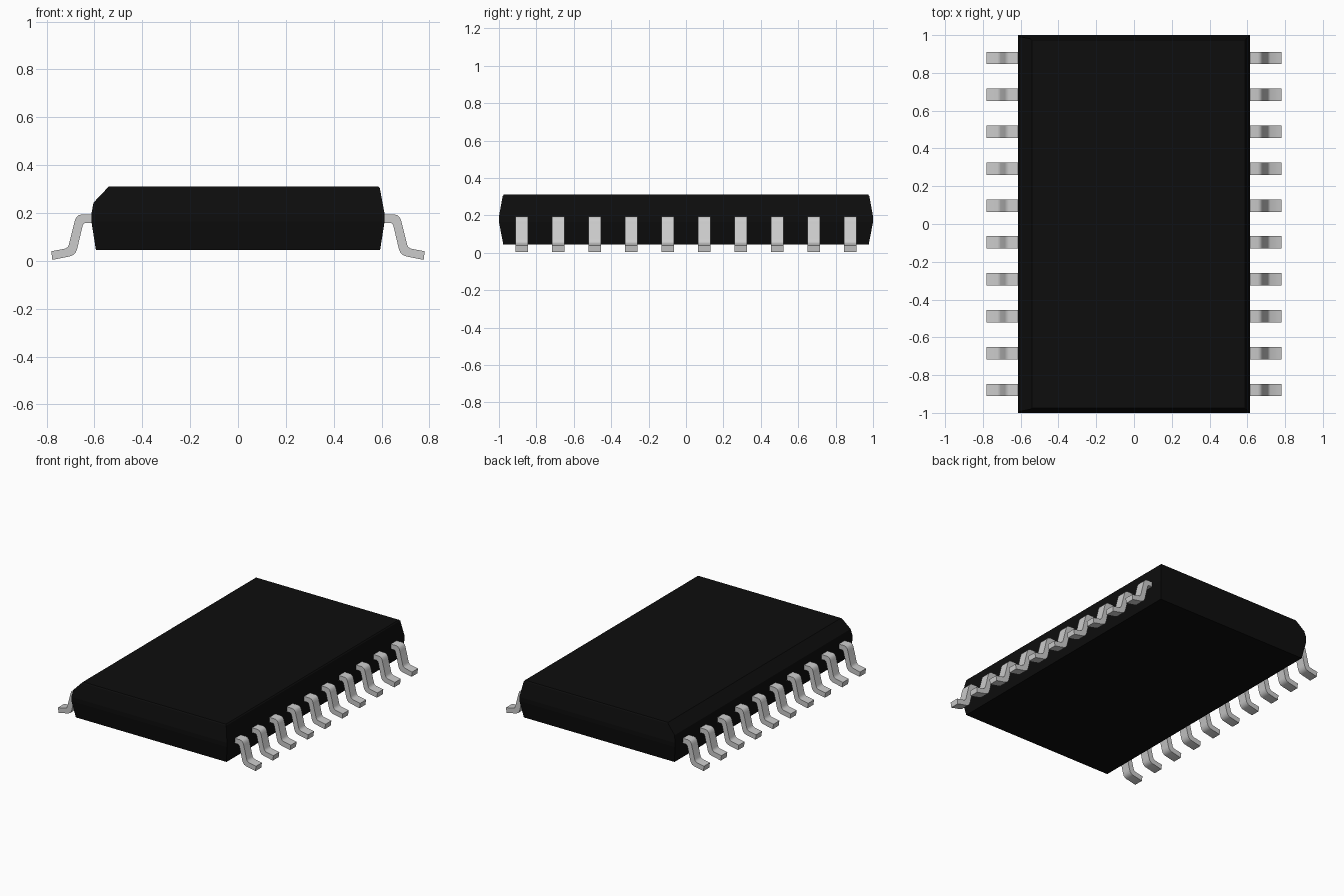
import bpy, bmesh
from mathutils import Vector

cube = bpy.data.objects.get("Cube")
if cube:
    bpy.data.objects.remove(cube, do_unlink=True)


def material(name, value, roughness):
    m = bpy.data.materials.new(name)
    m.use_nodes = True
    col = (value, value, value, 1)
    m.diffuse_color = col
    bsdf = m.node_tree.nodes["Principled BSDF"]
    bsdf.inputs["Base Color"].default_value = col
    bsdf.inputs["Roughness"].default_value = roughness
    return m


black = material("black plastic", 0.004, 0.6)
silver = material("silver metal", 0.6, 0.5)


def make_object(name, bm, mat):
    bmesh.ops.recalc_face_normals(bm, faces=bm.faces)
    mesh = bpy.data.meshes.new(name)
    bm.to_mesh(mesh)
    bm.free()
    mesh.materials.append(mat)
    ob = bpy.data.objects.new(name, mesh)
    bpy.context.collection.objects.link(ob)
    return ob


# Body: stacked rectangles (z, half width, half length), widest at the seam
bm = bmesh.new()
rings = []
for z, hx, hy in [(0.045, 0.594, 0.977), (0.165, 0.613, 1.0), (0.195, 0.613, 1.0),
                  (0.304, 0.593, 0.980), (0.311, 0.587, 0.974)]:
    rings.append([bm.verts.new((sx * hx, sy * hy, z))
                  for sx, sy in ((-1, -1), (1, -1), (1, 1), (-1, 1))])
for low, high in zip(rings, rings[1:]):
    for i in range(4):
        j = (i + 1) % 4
        bm.faces.new((low[i], low[j], high[j], high[i]))
bm.faces.new(rings[0][::-1])
bm.faces.new(rings[-1])

# Slanted edge that marks the first-pin side
a, b = Vector((-0.54, 0, 0.311)), Vector((-0.612, 0, 0.235))
normal = Vector((-(a.z - b.z), 0, a.x - b.x))
cut = bmesh.ops.bisect_plane(bm, geom=bm.verts[:] + bm.edges[:] + bm.faces[:],
                             plane_co=a, plane_no=normal, clear_outer=True)
rim = [e for e in cut["geom_cut"] if isinstance(e, bmesh.types.BMEdge)]
bmesh.ops.contextual_create(bm, geom=rim)
make_object("body", bm, black)

# Gull-wing lead outline in x, z: top side outwards, then underside back
LEAD = [(0.57, 0.194), (0.655, 0.194), (0.668, 0.190), (0.677, 0.181), (0.683, 0.165),
        (0.707, 0.068), (0.712, 0.058), (0.722, 0.051), (0.781, 0.040), (0.776, 0.004),
        (0.702, 0.019), (0.688, 0.025), (0.678, 0.036), (0.672, 0.052),
        (0.650, 0.145), (0.646, 0.155), (0.637, 0.159), (0.57, 0.159)]
PITCH, HALF_WIDTH = 0.1953, 0.033

for side, label in ((1, "left"), (-1, "right")):
    for n in range(10):
        y = (n - 4.5) * PITCH
        bm = bmesh.new()
        face = bm.faces.new([bm.verts.new((side * x, y - HALF_WIDTH, z)) for x, z in LEAD])
        ext = bmesh.ops.extrude_face_region(bm, geom=[face])
        moved = [v for v in ext["geom"] if isinstance(v, bmesh.types.BMVert)]
        bmesh.ops.translate(bm, verts=moved, vec=(0, 2 * HALF_WIDTH, 0))
        lead = make_object(f"{label}_lead_{n + 1}", bm, silver)
        # Soft bends, crisp edges
        bpy.ops.object.select_all(action="DESELECT")
        lead.select_set(True)
        bpy.context.view_layer.objects.active = lead
        bpy.ops.object.shade_smooth_by_angle(angle=0.7)
